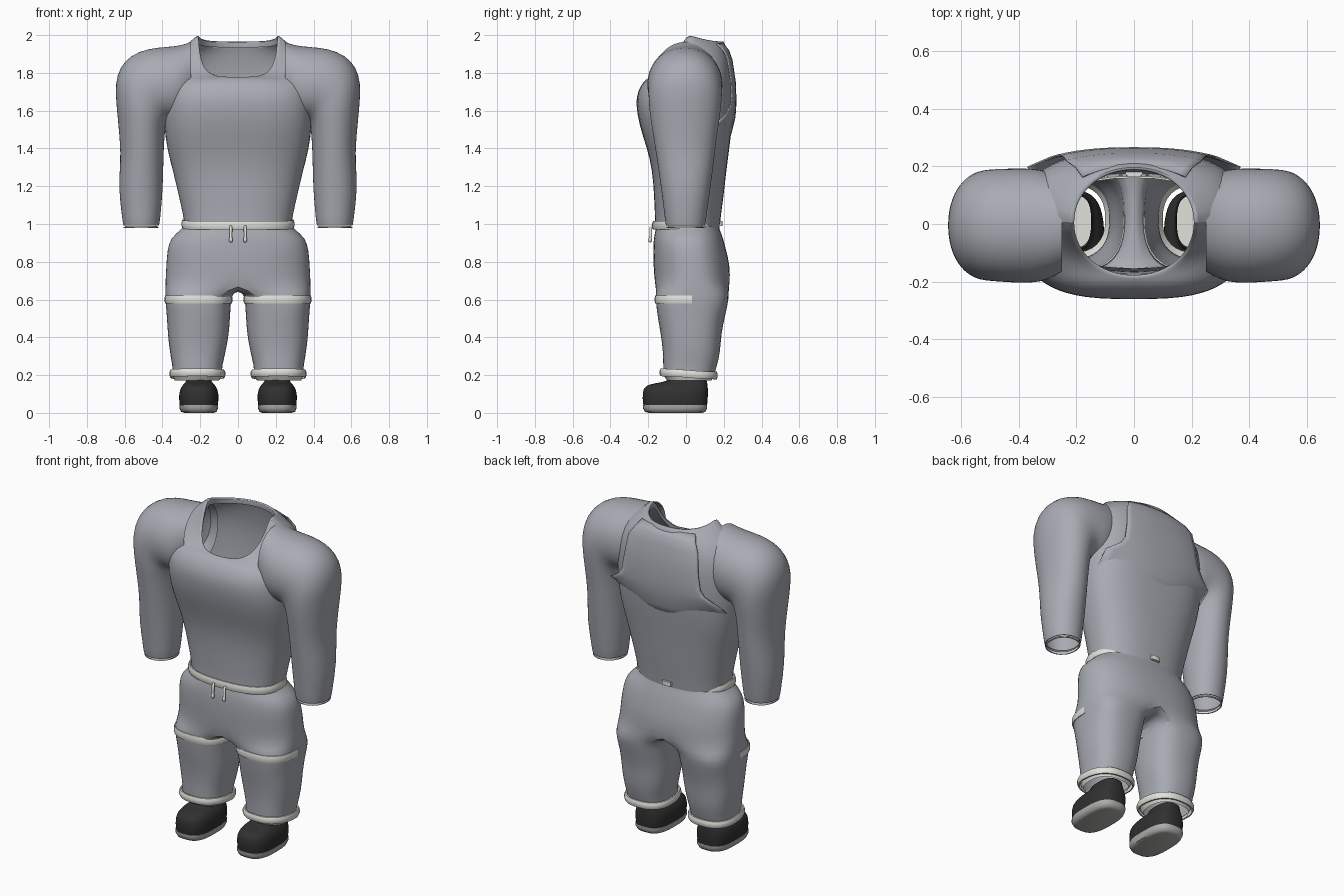
import bpy, bmesh, math

cube = bpy.data.objects.get("Cube")
if cube:
    bpy.data.objects.remove(cube, do_unlink=True)


def material(name, r, g, b):
    m = bpy.data.materials.new(name)
    m.use_nodes = True
    m.diffuse_color = (r, g, b, 1)
    bsdf = m.node_tree.nodes["Principled BSDF"]
    bsdf.inputs["Base Color"].default_value = (r, g, b, 1)
    bsdf.inputs["Roughness"].default_value = 0.8
    return m


FABRIC = material("grey_fabric", 0.395, 0.41, 0.455)
TRIM = material("off_white_trim", 0.76, 0.76, 0.71)
SHOE = material("charcoal_shoe", 0.03, 0.03, 0.03)
SOLE = material("pale_grey_sole", 0.42, 0.42, 0.41)


def ring(x0, x1, yf, yb, z, zf=None, zb=None, n=32, e=2.4):
    """Rounded cross-section; its height may differ at the front and back."""
    pts = []
    for i in range(n):
        a = 2 * math.pi * i / n
        c, s = math.cos(a), math.sin(a)
        u = math.copysign(abs(c) ** (2 / e), c)
        v = math.copysign(abs(s) ** (2 / e), s)
        end = zf if s < 0 else zb
        end = z if end is None else end
        t = math.sin(math.pi / 2 * abs(v))
        pts.append(((x0 + x1) / 2 + u * (x1 - x0) / 2,
                    (yf + yb) / 2 + v * (yb - yf) / 2, z + (end - z) * t))
    return pts


def tilted_ring(xi, zi, xo, zo, yf, yb):
    """Cross-section whose inner and outer ends lie at different heights."""
    return [(xi + (xo - xi) * t, y, zi + (zo - zi) * t)
            for t, y, _ in ring(0, 1, yf, yb, 0, e=2.1)]


def skin(bm, loops, closed=True):
    """Join successive vertex loops with quads."""
    for a, b in zip(loops, loops[1:]):
        n = len(a)
        for i in range(n if closed else n - 1):
            j = (i + 1) % n
            bm.faces.new((a[i], a[j], b[j], b[i]))


def finish(name, bm, mat, subsurf=0, mirror=False, solid=0):
    bmesh.ops.recalc_face_normals(bm, faces=bm.faces)
    mesh = bpy.data.meshes.new(name)
    bm.to_mesh(mesh)
    bm.free()
    ob = bpy.data.objects.new(name, mesh)
    bpy.context.collection.objects.link(ob)
    mesh.materials.append(mat)
    if mirror:
        ob.modifiers.new("Mirror", "MIRROR").merge_threshold = 0.002
    if solid:
        ob.modifiers.new("Solidify", "SOLIDIFY").thickness = solid
    if subsurf:
        mod = ob.modifiers.new("Subdivision", "SUBSURF")
        mod.levels = mod.render_levels = subsurf
    bpy.ops.object.select_all(action="DESELECT")
    bpy.context.view_layer.objects.active = ob
    ob.select_set(True)
    bpy.ops.object.shade_smooth_by_angle(angle=math.radians(50))


def loft(name, rings, mat, side=1, closed=True, cap_start=False, cap_end=False, **kw):
    bm = bmesh.new()
    loops = [[bm.verts.new((side * x, y, z)) for x, y, z in r] for r in rings]
    skin(bm, loops, closed)
    if cap_start:
        bm.faces.new(loops[0])
    if cap_end:
        bm.faces.new(loops[-1])
    finish(name, bm, mat, **kw)


def band(name, x0, x1, yf, yb, z0, z1, bulge, side=1, df=0, db=0, e=2.4, front_only=False):
    """Rolled trim strip around a limb or the waist."""
    rings = []
    h = z1 - z0
    for o, z in ((0, z0), (bulge * .6, z0), (bulge, z0 + h * .3),
                 (bulge, z0 + h * .7), (bulge * .6, z1), (0, z1)):
        r = ring(x0 - o, x1 + o, yf - o, yb + o, z, z + df, z + db, e=e)
        rings.append(r[16:] + r[:1] if front_only else r)
    loft(name, rings, TRIM, side, closed=not front_only)


# Shirt body: squareness, half width, front, back, side, front and back height
body = [(2.4, .285, -.165, .178, 1.0, 1.01, .98), (2.4, .292, -.165, .186, 1.05),
        (2.4, .315, -.17, .2, 1.15), (2.5, .345, -.178, .214, 1.28),
        (2.7, .378, -.206, .23, 1.4), (2.9, .392, -.248, .245, 1.52),
        (2.9, .396, -.268, .252, 1.64), (2.9, .388, -.257, .252, 1.74, 1.70, 1.74),
        (2.9, .372, -.232, .242, 1.84, 1.745, 1.82),
        (2.6, .33, -.21, .226, 1.91, 1.768, 1.9),
        (2.1, .268, -.194, .21, 1.955, 1.776, 1.95),
        (2.05, .217, -.187, .198, 2.01, 1.78, 1.97),
        (2.05, .207, -.177, .188, 2.0, 1.777, 1.965),
        (2.05, .212, -.18, .19, 1.96, 1.75, 1.935)]
loft("shirt_body", [ring(-b[1], *b[1:], e=b[0]) for b in body], FABRIC, subsurf=1)

# Raised back panel with flared corners: height, half width, centre y, edge y
rows = [(1.955, .18, .2, .165), (1.92, .205, .228, .2), (1.87, .235, .246, .222),
        (1.75, .25, .264, .24), (1.66, .265, .267, .242), (1.62, .29, .266, .235),
        (1.565, .37, .262, .2), (1.5, .365, .246, .13), (1.42, .345, .225, .08)]
panel = []
for z, w, yc, ye in rows:
    ts = [i / 8 - 1 for i in range(17)]
    panel.append([(t * w, yc + (ye - yc) * abs(t) ** 2.5, z) for t in ts])
loft("back_panel", panel, FABRIC, closed=False, solid=.006)

# Sleeve from cuff over the shoulder: inner x, z, outer x, z, front, back
sleeve = [(.425, 1.0, .6, 1.0, -.095, .092), (.418, .98, .607, .98, -.107, .1),
          (.411, 1.03, .613, 1.03, -.112, .107), (.397, 1.19, .634, 1.19, -.132, .13),
          (.395, 1.33, .622, 1.33, -.152, .148), (.391, 1.43, .625, 1.43, -.168, .16),
          (.386, 1.5, .634, 1.53, -.182, .172), (.378, 1.53, .646, 1.65, -.193, .183),
          (.37, 1.54, .65, 1.745, -.197, .188), (.36, 1.545, .627, 1.83, -.199, .191),
          (.35, 1.545, .57, 1.893, -.202, .193), (.34, 1.54, .48, 1.93, -.205, .194),
          (.33, 1.54, .38, 1.938, -.206, .194), (.3, 1.55, .3, 1.945, -.196, .185),
          (.25, 1.6, .25, 1.965, -.165, .165)]

# Shoes: inner x, outer x, front, back, height
sole = [(.13, .285, -.2, .085, 0), (.113, .302, -.218, .102, .006),
        (.106, .31, -.228, .112, .025), (.106, .31, -.228, .112, .042)]
upper = [(.107, .309, -.226, .112, .038), (.102, .313, -.231, .116, .075),
         (.104, .311, -.229, .117, .11), (.113, .302, -.222, .116, .134),
         (.126, .289, -.198, .114, .152), (.138, .277, -.12, .112, .163),
         (.142, .274, -.092, .109, .175), (.144, .272, -.09, .107, .192),
         (.15, .266, -.08, .1, .192), (.148, .268, -.085, .1, .1)]

for side, label in ((1, "left"), (-1, "right")):
    loft(label + "_sleeve", [tilted_ring(*r) for r in sleeve], FABRIC, side, subsurf=1)
    loft(label + "_sleeve_rim",
         [ring(.42 + o, .605 - o, -.103 + o, .098 - o, z, e=2.1)
          for o, z in ((0, .984), (0, .978), (.007, .978), (.007, .99))], TRIM, side)
    loft(label + "_shoe_sole", [ring(*r, e=2.9) for r in sole], SOLE, side,
         cap_start=True, cap_end=True)
    loft(label + "_insole", [ring(.115, .3, -.21, .1, z) for z in (.043, .05)], TRIM, side,
         cap_end=True)
    loft(label + "_shoe_upper", [ring(*r, e=2.7) for r in upper], SHOE, side, subsurf=1)
    band(label + "_knee_band", .037, .381, -.158, .222, .58, .622, .008, side,
         e=2.7, front_only=True)
    band(label + "_ankle_cuff", .08, .35, -.127, .155, .186, .226, .013, side,
         df=.008, db=-.008)
    # Loose lining showing under the cuff
    loft(label + "_trouser_lining",
         [ring(.084, .346, -.12, .15, .2), ring(.1, .335, -.1, .135, .172)],
         TRIM, side)
    # Drawstring with a knotted end
    cord = [(.006, -.176, .992), (.008, -.186, .98), (.007, -.188, .93),
            (.01, -.19, .922), (.01, -.19, .908), (.004, -.19, .903)]
    loft(label + "_drawstring",
         [ring(.038 - r, .038 + r, y - r, y + r, z, n=10, e=2) for r, y, z in cord],
         TRIM, side, cap_start=True, cap_end=True)

band("waistband", -.288, .288, -.168, .16, .978, 1.023, .011, df=-.008, db=-.015)
# Small tab at the back of the waist
loft("waist_tab", [ring(-.03, .03, .165, .194, z, n=12, e=4) for z in (.99, 1.016)],
     TRIM, cap_start=True, cap_end=True)

# Trousers: one half modelled from hip arcs into a leg, then mirrored
hips = [(.284, -.155, .172, .995), (.305, -.162, .18, .968), (.36, -.172, .197, .925),
        (.376, -.175, .214, .86), (.381, -.173, .233, .78), (.385, -.165, .235, .72, .665, .68)]
leg = [(.034, .386, -.163, .23, .625), (.037, .383, -.159, .221, .57),
       (.042, .377, -.15, .205, .5), (.046, .373, -.135, .188, .42),
       (.065, .362, -.122, .182, .32),
       (.083, .348, -.122, .165, .25), (.085, .345, -.12, .15, .2)]
bm = bmesh.new()
arcs = []
for h in hips:
    r = ring(-h[0], *h)
    arcs.append([bm.verts.new(p) for p in r[24:] + r[:9]])
skin(bm, arcs, closed=False)
front, back = arcs[-1][0].co, arcs[-1][-1].co
crotch = []
for j in range(1, 8):
    p = back.lerp(front, j / 8)
    crotch.append(bm.verts.new((0, p.y, p.z - .025 * math.sin(math.pi * j / 8))))
loops = [arcs[-1] + crotch]
for l in leg:
    r = ring(*l, n=24, e=2.7 if l[-1] > .55 else 2.45)
    loops.append([bm.verts.new(p) for p in r[16:] + r[:16]])
skin(bm, loops)
finish("trousers", bm, FABRIC, subsurf=1, mirror=True)
